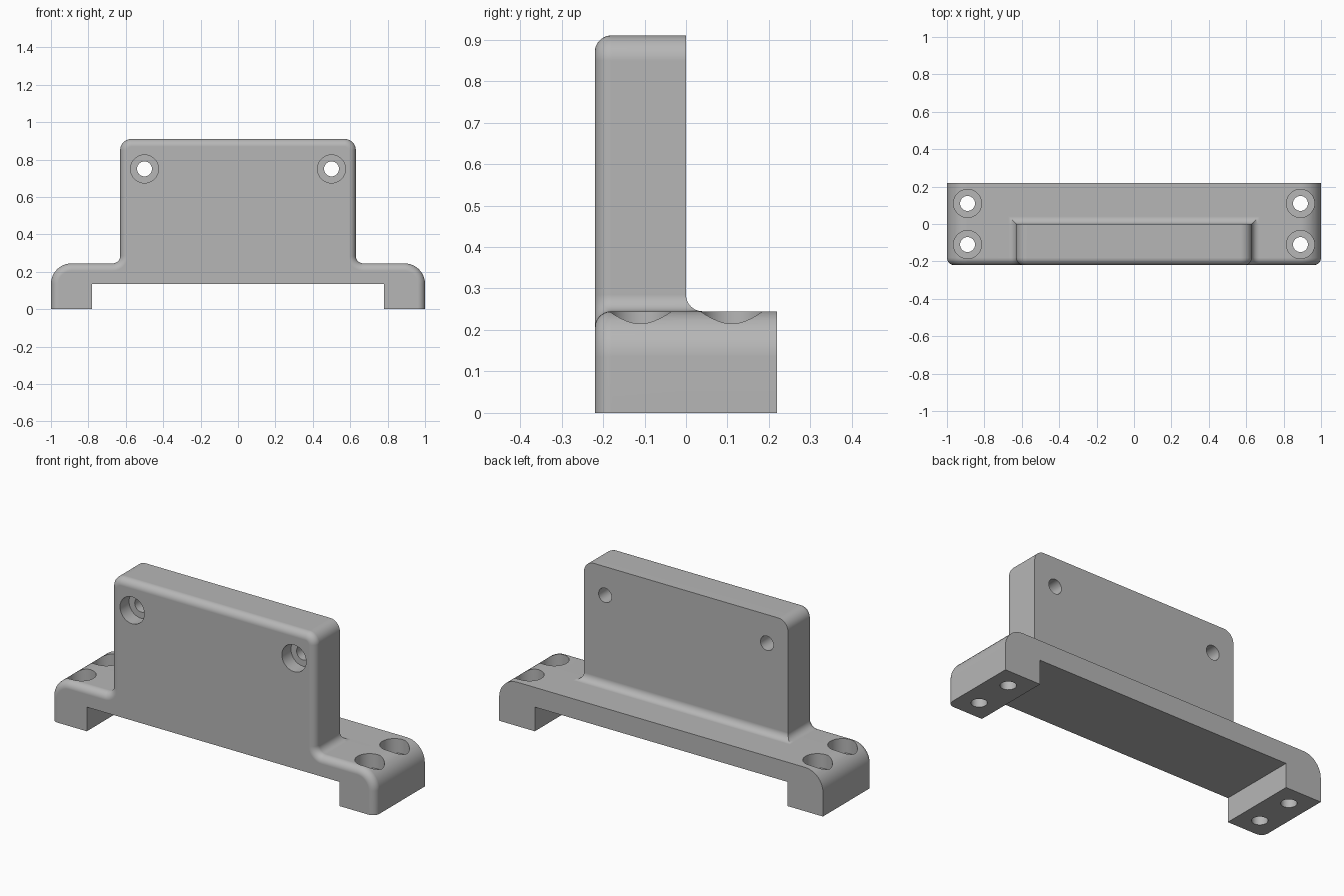
import bpy, bmesh
from math import sin, cos, pi, radians
from mathutils import Matrix

cube = bpy.data.objects.get("Cube")
if cube:
    bpy.data.objects.remove(cube, do_unlink=True)

STEPS = 10
FRONT, BACK = -0.22, 0.22
BASE_TOP, WALL_X, TOP = 0.245, 0.63, 0.91
EDGE, FILLET, SHOULDER, CORNER = 0.04, 0.04, 0.11, 0.06

grey = bpy.data.materials.new("satin_grey")
grey.use_nodes = True
colour = (0.47, 0.47, 0.47, 1)
grey.diffuse_color = colour
grey.node_tree.nodes["Principled BSDF"].inputs["Base Color"].default_value = colour


def arc(cx, cz, r, start, end):
    angles = [radians(start + (end - start) * k / STEPS) for k in range(STEPS + 1)]
    return [(cx + r * cos(a), cz + r * sin(a)) for a in angles]


def outline(d):
    """Front silhouette, with its outer edge moved inwards by d."""
    half = [(0.78, 0.135), (0.78, 0), (1 - d, 0)]
    half += arc(1 - SHOULDER, BASE_TOP - SHOULDER, SHOULDER - d, 0, 90)
    half += arc(WALL_X + FILLET, BASE_TOP + FILLET, FILLET + d, 270, 180)
    half += arc(WALL_X - CORNER, TOP - CORNER, CORNER - d, 0, 90)
    return half + [(-x, z) for x, z in reversed(half)]


def new_object(name, bm):
    bmesh.ops.recalc_face_normals(bm, faces=bm.faces)
    mesh = bpy.data.meshes.new(name)
    bm.to_mesh(mesh)
    bm.free()
    mesh.materials.append(grey)
    obj = bpy.data.objects.new(name, mesh)
    bpy.context.collection.objects.link(obj)
    return obj


def build_bracket():
    bm = bmesh.new()

    def ring(y, d):
        return [bm.verts.new((x, y, z)) for x, z in outline(d)]

    def face(*verts):
        bm.faces.new(list(dict.fromkeys(verts)))

    # Front half: rounded front edge, then straight to the back of the wall
    rings = []
    for k in range(STEPS + 1):
        t = pi / 2 * k / STEPS
        rings.append(ring(FRONT + EDGE * (1 - cos(t)), EDGE * (1 - sin(t))))
    rings.append(ring(0, 0))
    mid = rings[-1]
    n = len(mid)
    face(*rings[0])
    for p, q in zip(rings, rings[1:]):
        for i in range(n):
            j = (i + 1) % n
            face(p[i], p[j], q[j], q[i])

    # Rear half of the base
    a = 3 + STEPS
    b, c = a + 1, a + 1 + STEPS
    base = list(range(n - 1 - a, n)) + list(range(a + 1))
    rear = {i: bm.verts.new((mid[i].co.x, BACK, mid[i].co.z)) for i in base}
    for i, j in zip(base, base[1:]):
        face(mid[i], mid[j], rear[j], rear[i])
    face(*[rear[i] for i in base])

    # Fillet behind the wall, mitred into the side fillets
    mitre = {}
    for i in range(b, c + 1):
        for m in (i, n - 1 - i):
            x, _, z = mid[m].co
            mitre[m] = mid[m] if i == c else bm.verts.new((x, abs(x) - WALL_X, z))
    for i in range(b, c):
        p, q = n - 1 - i, n - 2 - i
        face(mitre[i], mitre[i + 1], mitre[q], mitre[p])
        face(mid[i], mid[i + 1], mitre[i + 1], mitre[i])
        face(mid[p], mid[q], mitre[q], mitre[p])

    # Back of the wall and top of the base
    face(*mid[c:n - c])
    ma, mb = n - 1 - a, n - 1 - b
    face(mid[a], rear[a], rear[ma], mid[ma], mid[mb], mitre[mb], mitre[b], mid[b])
    return new_object("bracket_body", bm)


def add_bore(bm, matrix, depth, length):
    """Stepped screw hole going down from the local origin."""
    profile = [(0.075, 0.1), (0.075, -depth), (0.04, -depth), (0.04, -length)]
    loops = []
    for r, z in profile:
        loops.append([bm.verts.new(matrix @ Matrix.Rotation(2 * pi * k / 40, 4, 'Z')
                      @ Matrix.Translation((r, 0, z)).translation) for k in range(40)])
    bm.faces.new(loops[0])
    bm.faces.new(loops[-1])
    for p, q in zip(loops, loops[1:]):
        for i in range(40):
            j = (i + 1) % 40
            bm.faces.new((p[i], p[j], q[j], q[i]))


bracket = build_bracket()

# Screw holes through the feet and the wall
bm = bmesh.new()
for side in (-1, 1):
    for y in (-0.11, 0.11):
        add_bore(bm, Matrix.Translation((side * 0.89, y, BASE_TOP)), 0.08, 0.4)
    add_bore(bm, Matrix.Translation((side * 0.5, FRONT, 0.75))
             @ Matrix.Rotation(pi / 2, 4, 'X'), 0.08, 0.4)
cutter = new_object("hole_cutter", bm)
cutter.hide_render = True

cut = bracket.modifiers.new("holes", 'BOOLEAN')
cut.object = cutter
cut.operation = 'DIFFERENCE'
cut.solver = 'EXACT'

bpy.ops.object.select_all(action='DESELECT')
bpy.context.view_layer.objects.active = bracket
bracket.select_set(True)
bpy.ops.object.modifier_apply(modifier=cut.name)
bpy.data.objects.remove(cutter, do_unlink=True)

# Smooth rounds, crisp flats
bpy.ops.object.shade_smooth_by_angle(angle=radians(30))
weighted = bracket.modifiers.new("flat_normals", 'WEIGHTED_NORMAL')
weighted.keep_sharp = True
